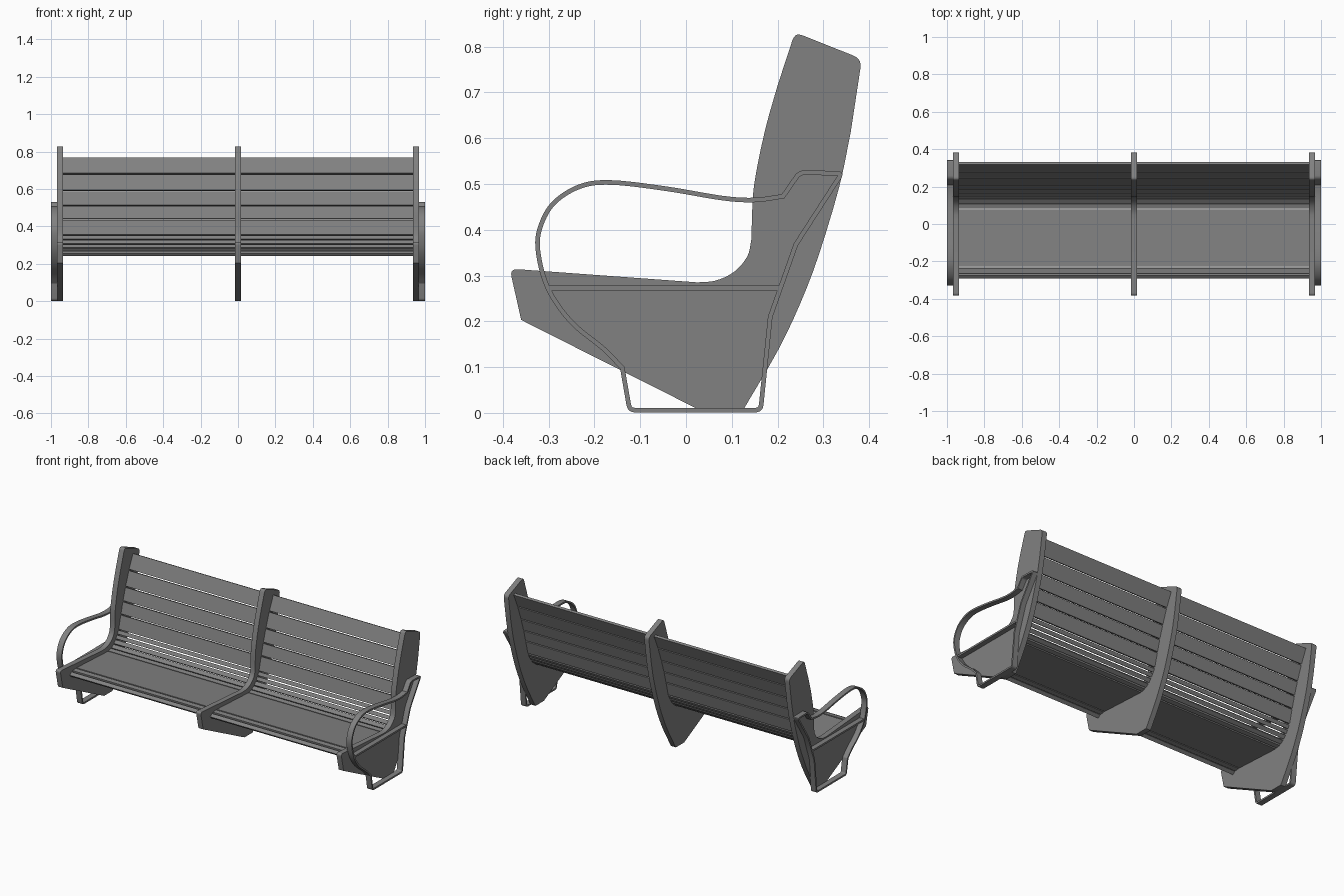
import bpy, bmesh
from mathutils import Vector as V

if "Cube" in bpy.data.objects:
    bpy.data.objects.remove(bpy.data.objects["Cube"])


def finish(name, bm):
    bmesh.ops.recalc_face_normals(bm, faces=bm.faces)
    me = bpy.data.meshes.new(name)
    bm.to_mesh(me)
    bm.free()
    ob = bpy.data.objects.new(name, me)
    bpy.context.collection.objects.link(ob)
    bpy.context.view_layer.objects.active = ob
    ob.select_set(True)
    bpy.ops.object.shade_smooth_by_angle(angle=0.5)
    ob.select_set(False)
    ob.data.materials.append(grey)
    return ob


def extrude_x(name, pts, x0, x1):
    """Solid from a (y, z) outline between two x positions."""
    bm = bmesh.new()
    a = [bm.verts.new((x0, p[0], p[1])) for p in pts]
    b = [bm.verts.new((x1, p[0], p[1])) for p in pts]
    bm.faces.new(a)
    bm.faces.new(b[::-1])
    for i in range(len(pts)):
        j = (i + 1) % len(pts)
        bm.faces.new((a[i], a[j], b[j], b[i]))
    return finish(name, bm)


def round_corner(prev, p, nxt, r, n=5):
    p, a, b = V(p), V(prev), V(nxt)
    a = p + (a - p).normalized() * r
    b = p + (b - p).normalized() * r
    return [a * (1 - t) ** 2 + p * 2 * t * (1 - t) + b * t * t
            for t in [i / n for i in range(n + 1)]]


def spline(pts, n=6):
    """Catmull-Rom through the points."""
    q = [V(p) for p in pts]
    q = [2 * q[0] - q[1]] + q + [2 * q[-1] - q[-2]]
    out = []
    for i in range(1, len(q) - 2):
        a, b, c, d = q[i - 1:i + 3]
        for k in range(n):
            t = k / n
            out.append(0.5 * (2 * b + (c - a) * t + (2 * a - 5 * b + 4 * c - d) * t * t
                              + (3 * b - a - 3 * c + d) * t ** 3))
    return out + [q[-2]]


def flat_loop(name, pts, th, x0, x1):
    """Closed flat bar bent along a (y, z) path."""
    bm = bmesh.new()
    n = len(pts)
    rings = []
    for i, p in enumerate(pts):
        d0 = (p - pts[i - 1]).normalized()
        d1 = (pts[(i + 1) % n] - p).normalized()
        n0, n1 = V((-d0.y, d0.x)), V((-d1.y, d1.x))
        m = (n0 + n1).normalized()
        m *= th / 2 / max(m.dot(n0), 0.5)
        rings.append([bm.verts.new((x, *(p + s * m)))
                      for x, s in ((x0, 1), (x1, 1), (x1, -1), (x0, -1))])
    for i in range(n):
        a, b = rings[i], rings[(i + 1) % n]
        for k in range(4):
            bm.faces.new((a[k], a[k - 1], b[k - 1], b[k]))
    return finish(name, bm)


# Dark grey finish
grey = bpy.data.materials.new("dark_grey")
grey.diffuse_color = (0.22, 0.22, 0.22, 1)
grey.use_nodes = True
grey.node_tree.nodes["Principled BSDF"].inputs["Base Color"].default_value = grey.diffuse_color

# Side and middle panels
front_low, front_top = (-0.36, 0.203), (-0.385, 0.315)
top_front, top_back = (0.238, 0.831), (0.384, 0.773)
seat_curve = spline([(0.025, 0.285), (0.065, 0.289), (0.105, 0.308),
                     (0.134, 0.342), (0.143, 0.38)], 4)
back_front = spline([(0.144, 0.43), (0.149, 0.5), (0.172, 0.615), (0.2, 0.715)], 3)
rear = spline([(0.36, 0.615), (0.335, 0.495), (0.29, 0.345), (0.25, 0.24),
               (0.2, 0.135), (0.127, 0.01)], 3)
outline = ([V((0.12, 0.001)), V((0.04, 0.001)), V(front_low)]
           + round_corner(front_low, front_top, seat_curve[0], 0.018)
           + seat_curve + back_front
           + round_corner(back_front[-1], top_front, top_back, 0.018)
           + round_corner(top_front, top_back, rear[0], 0.02) + rear)
for name, x0, x1 in (("left_panel", -0.968, -0.935), ("middle_panel", -0.016, 0.016),
                     ("right_panel", 0.935, 0.968)):
    extrude_x(name, outline, x0, x1)

# Slats: joints along the seat and back, each slat spans two joints less a gap
joints = [(-0.29, 0.246), (-0.267, 0.264), (-0.231, 0.268), (0.081, 0.252),
          (0.112, 0.26), (0.138, 0.278), (0.158, 0.301), (0.173, 0.325), (0.187, 0.35),
          (0.209, 0.436), (0.229, 0.509), (0.254, 0.588), (0.287, 0.678), (0.327, 0.767)]
for i in range(len(joints) - 1):
    a, b = V(joints[i]), V(joints[i + 1])
    d = (b - a).normalized()
    gap = 0.0035
    a, b = a + d * gap, b - d * gap
    o = V((-d.y, d.x)) * 0.0075
    part = "seat_slat" if i < 5 else "back_slat"
    for side, x0, x1 in (("left", -0.936, -0.015), ("right", 0.015, 0.936)):
        extrude_x(f"{part}_{side}_{i}", [a + o, b + o, b - o, a - o], x0, x1)

# Arm and leg loops with a horizontal brace
arm = spline([(0.212, 0.473), (0.15, 0.465), (0.08, 0.469), (-0.04, 0.489), (-0.16, 0.503),
              (-0.23, 0.495), (-0.29, 0.457), (-0.32, 0.4), (-0.322, 0.345),
              (-0.3, 0.269), (-0.25, 0.198), (-0.18, 0.14), (-0.139, 0.098)], 6)
foot_a, foot_b, tip, bend = (-0.123, 0.006), (0.163, 0.006), (0.34, 0.523), (0.248, 0.525)
loop = (arm + round_corner(arm[-1], foot_a, foot_b, 0.012)
        + round_corner(foot_a, foot_b, (0.184, 0.21), 0.012)
        + [V((0.184, 0.21)), V((0.24, 0.368))]
        + round_corner((0.24, 0.368), tip, bend, 0.01)
        + round_corner(tip, bend, arm[0], 0.012))
for side, s in (("left", -1), ("right", 1)):
    flat_loop(f"{side}_arm_loop", loop, 0.01, s * 0.965, s * 1.0)
    extrude_x(f"{side}_brace", [(-0.302, 0.267), (0.204, 0.267), (0.207, 0.278),
                                (-0.305, 0.278)], s * 0.965, s * 0.998)
